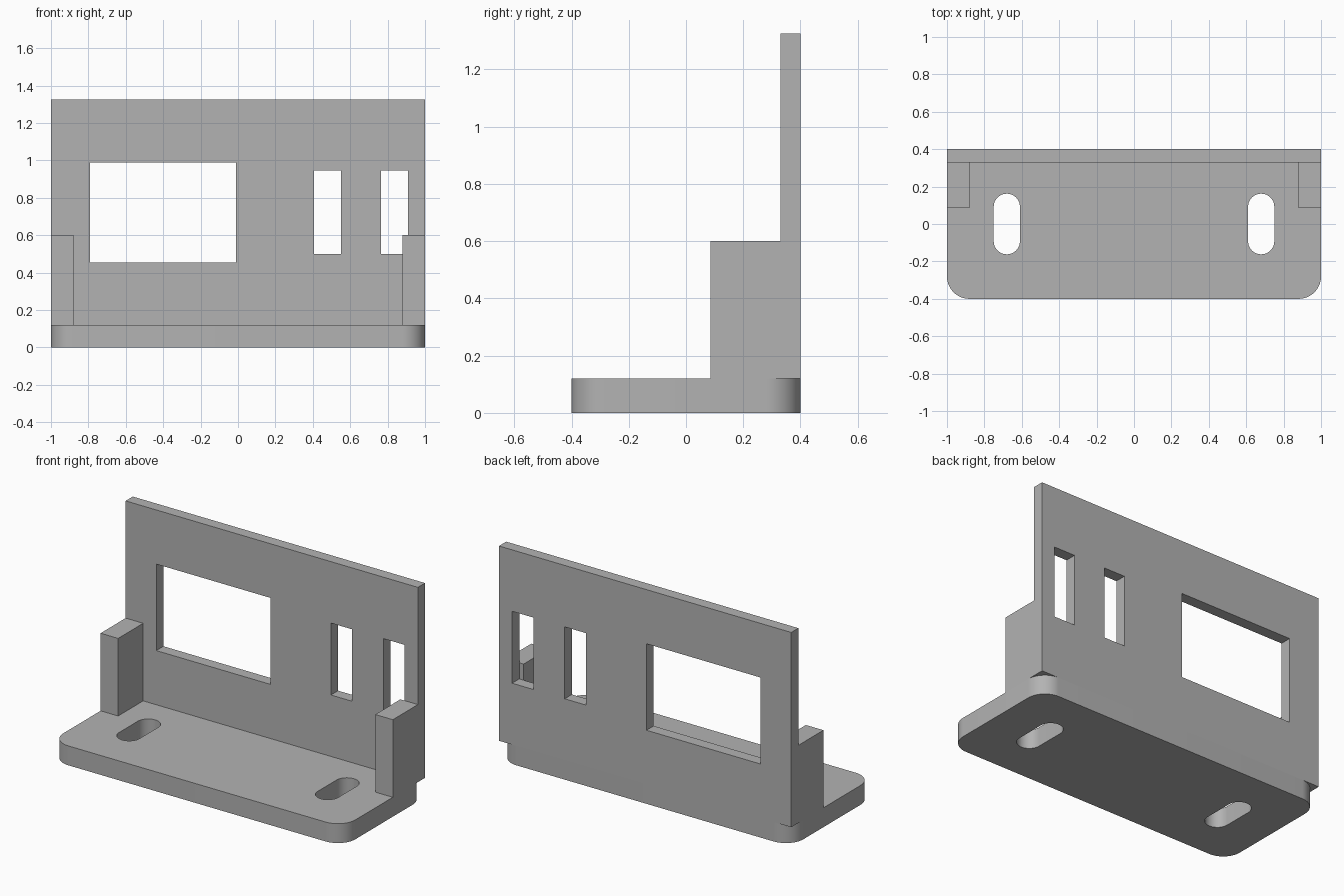
import bpy, bmesh, math
from mathutils import Vector

cube = bpy.data.objects.get("Cube")
if cube:
    bpy.data.objects.remove(cube, do_unlink=True)

grey = bpy.data.materials.new("plain grey")
grey.use_nodes = True
grey.diffuse_color = (0.45, 0.45, 0.45, 1)
grey.node_tree.nodes["Principled BSDF"].inputs["Base Color"].default_value = grey.diffuse_color

BASE_TOP = 0.12
WALL_FRONT, BACK = 0.33, 0.40


def rounded_outline(x0, x1, y0, y1, r, steps=16):
    """Counter-clockwise rectangle outline with round corners."""
    corners = [(x1 - r, y1 - r), (x0 + r, y1 - r), (x0 + r, y0 + r), (x1 - r, y0 + r)]
    points = []
    for i, (cx, cy) in enumerate(corners):
        for s in range(steps + 1):
            a = (i + s / steps) * math.pi / 2
            points.append((cx + r * math.cos(a), cy + r * math.sin(a)))
    return points


def prism(name, outline, z0, z1):
    """Extrude a flat outline from z0 up to z1."""
    bm = bmesh.new()
    face = bm.faces.new([bm.verts.new((x, y, z0)) for x, y in outline])
    top = bmesh.ops.extrude_face_region(bm, geom=[face])["geom"]
    bmesh.ops.translate(bm, vec=Vector((0, 0, z1 - z0)),
                        verts=[v for v in top if isinstance(v, bmesh.types.BMVert)])
    bmesh.ops.remove_doubles(bm, verts=bm.verts, dist=1e-5)
    bmesh.ops.recalc_face_normals(bm, faces=bm.faces)
    mesh = bpy.data.meshes.new(name)
    bm.to_mesh(mesh)
    bm.free()
    mesh.materials.append(grey)
    obj = bpy.data.objects.new(name, mesh)
    bpy.context.collection.objects.link(obj)
    return obj


def box(name, x0, x1, y0, y1, z0, z1):
    return prism(name, [(x0, y0), (x1, y0), (x1, y1), (x0, y1)], z0, z1)


def activate(obj):
    bpy.ops.object.select_all(action='DESELECT')
    obj.select_set(True)
    bpy.context.view_layer.objects.active = obj


def cut(obj, cutter):
    cutter.hide_render = True
    mod = obj.modifiers.new("cut", 'BOOLEAN')
    mod.operation, mod.solver, mod.object = 'DIFFERENCE', 'EXACT', cutter
    activate(obj)
    bpy.ops.object.modifier_apply(modifier=mod.name)
    bpy.data.objects.remove(cutter, do_unlink=True)


# Base plate with round corners and two long mounting slots
base = prism("base_plate", rounded_outline(-1, 1, -BACK, BACK, 0.12), 0, BASE_TOP)
for x in (-0.68, 0.68):
    slot = rounded_outline(x - 0.07, x + 0.07, -0.162, 0.162, 0.0699)
    cut(base, prism("slot_cutter", slot, -0.1, 0.3))
activate(base)
bpy.ops.object.shade_smooth_by_angle(angle=math.radians(30))

# Upright panel with one wide window and two narrow ones
panel = box("upright_panel", -1, 1, WALL_FRONT, BACK, BASE_TOP, 1.325)
for x0, x1, z0, z1 in ((-0.79, -0.01, 0.455, 0.99),
                       (0.405, 0.55, 0.5, 0.945),
                       (0.765, 0.91, 0.5, 0.945)):
    cut(panel, box("window_cutter", x0, x1, 0.2, 0.5, z0, z1))

# Support blocks at both ends of the panel
box("right_support", -1, -0.88, 0.085, WALL_FRONT, BASE_TOP, 0.6)
box("left_support", 0.88, 1, 0.085, WALL_FRONT, BASE_TOP, 0.6)
